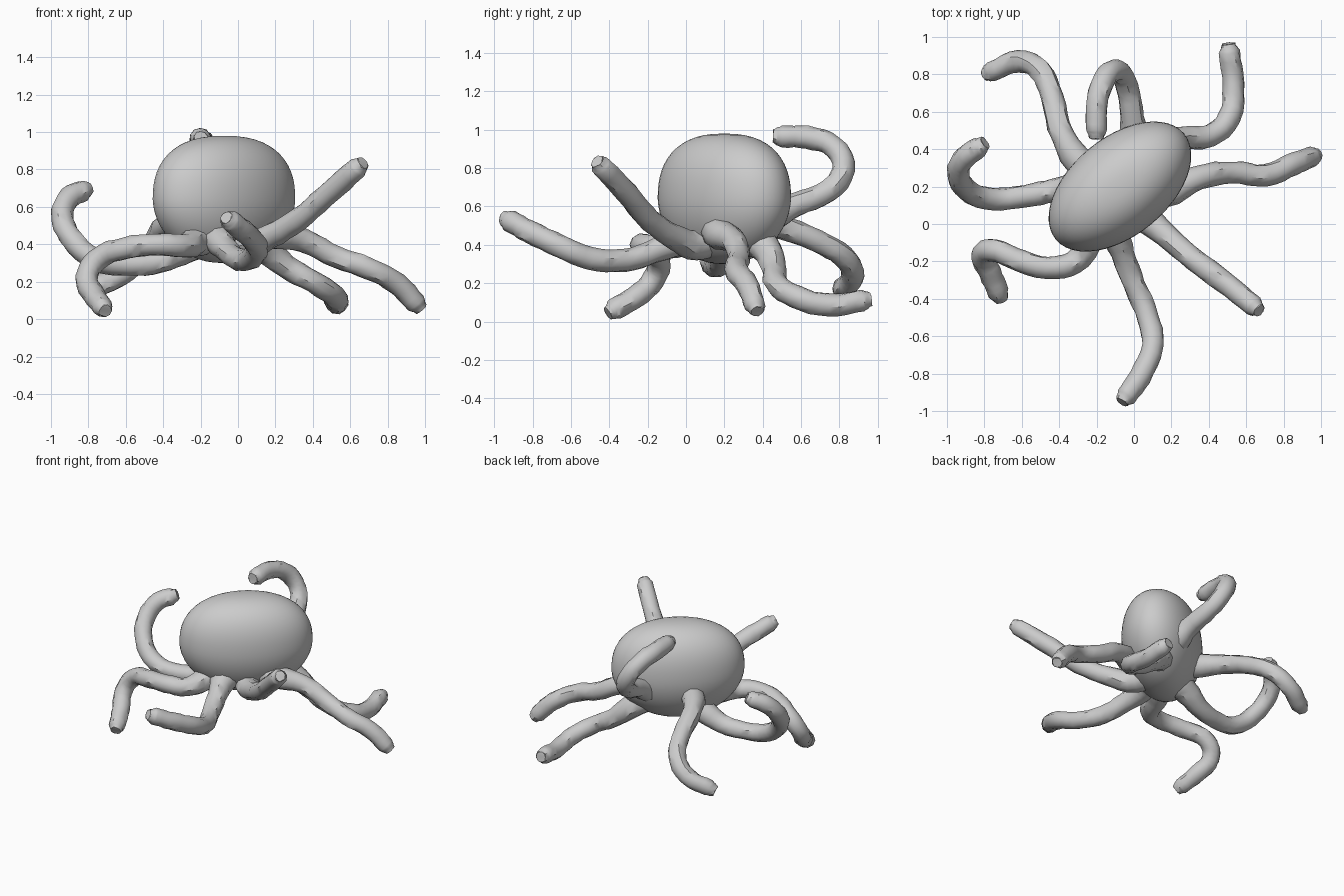
import bpy, math, random
from mathutils import Vector, Matrix

random.seed(4)
cube = bpy.data.objects.get("Cube")
if cube:
    bpy.data.objects.remove(cube, do_unlink=True)

grey = bpy.data.materials.new("soft_grey")
grey.use_nodes = True
grey.diffuse_color = (0.6, 0.6, 0.6, 1)
grey.node_tree.nodes["Principled BSDF"].inputs["Base Color"].default_value = (0.6, 0.6, 0.6, 1)
CORE = Vector((-0.06, 0.2, 0.5))


def finish(obj, angle):
    obj.data.materials.clear()
    obj.data.materials.append(grey)
    bpy.ops.object.select_all(action='DESELECT')
    obj.select_set(True)
    bpy.context.view_layer.objects.active = obj
    bpy.ops.object.shade_smooth_by_angle(angle=math.radians(angle))


# Body: a sphere squashed to a rounded sac, turned in plan, narrower below
bpy.ops.mesh.primitive_uv_sphere_add(segments=48, ring_count=28, radius=1)
body = bpy.context.object
body.name = "body"
turn = Matrix.Rotation(math.radians(39.5), 3, 'Z')
for v in body.data.vertices:
    h = v.co.z
    plan = Vector((v.co.x, v.co.y, 0))
    if plan.length > 1e-5:
        plan = plan.normalized() * (1 - abs(h) ** 2.4) ** (1 / 2.4)
    plan *= 1 - 0.2 * max(0, -h) ** 1.5
    spot = turn @ Vector((plan.x * 0.445, plan.y * 0.262, 0))
    v.co = spot + Vector((-0.075, 0.2, 0.64 + 0.34 * h))
finish(body, 60)


# Tentacles: swept round tubes, flared at the root and rounded at the tip
def tentacle(name, path):
    curve = bpy.data.curves.new(name, 'CURVE')
    curve.dimensions = '3D'
    curve.bevel_depth = 1
    curve.bevel_resolution = 3
    curve.resolution_u = 4
    curve.use_fill_caps = True
    points = [Vector(p) for p in path]
    root = points[0].lerp(CORE, 0.45)
    end = points[-1] + (points[-1] - points[-2]).normalized() * 0.045
    points = [root] + points + [end]
    spline = curve.splines.new('BEZIER')
    spline.bezier_points.add(len(points) - 1)
    for bp, co in zip(spline.bezier_points, points):
        bp.co = co
        bp.handle_left_type = bp.handle_right_type = 'AUTO'
        bp.radius = 0.06
    for i, radius in ((0, 0.1), (1, 0.085), (2, 0.064), (-2, 0.056), (-1, 0.036)):
        spline.bezier_points[i].radius = radius
    obj = bpy.data.objects.new(name, curve)
    bpy.context.collection.objects.link(obj)
    bpy.ops.object.select_all(action='DESELECT')
    obj.select_set(True)
    bpy.context.view_layer.objects.active = obj
    bpy.ops.object.convert(target='MESH')
    obj = bpy.context.object
    # slightly lumpy skin
    for v in obj.data.vertices:
        v.co += Vector([random.uniform(-0.003, 0.003) for _ in range(3)])
    finish(obj, 40)


tentacle("back_right_tentacle", [(-.26, .3, .52), (-.38, .47, .5), (-.44, .68, .42),
                                 (-.5, .82, .34), (-.62, .87, .24), (-.76, .815, .17)])
tentacle("back_raised_tentacle", [(.0, .44, .55), (-.01, .57, .61), (-.04, .74, .68),
                                  (-.09, .82, .79), (-.16, .77, .91), (-.2, .63, .96),
                                  (-.2, .5, .965)])
tentacle("back_left_tentacle", [(.12, .4, .4), (.26, .46, .28), (.4, .47, .2),
                                (.51, .57, .13), (.53, .75, .085), (.51, .92, .11)])
tentacle("left_tentacle", [(.16, .17, .46), (.35, .25, .42), (.53, .275, .33),
                           (.7, .26, .27), (.85, .32, .19), (.95, .36, .085)])
tentacle("front_left_tentacle", [(.04, .06, .4), (.17, -.06, .44), (.32, -.19, .53),
                                 (.47, -.3, .66), (.64, -.44, .81)])
tentacle("front_tentacle", [(-.1, -.02, .43), (-.06, -.16, .37), (0, -.32, .32),
                            (.075, -.5, .33), (.1, -.65, .39), (.03, -.82, .47),
                            (-.04, -.92, .525)])
tentacle("front_right_tentacle", [(-.22, -.02, .42), (-.29, -.18, .39), (-.42, -.235, .4),
                                  (-.6, -.2, .38), (-.75, -.14, .32), (-.81, -.17, .22),
                                  (-.77, -.26, .13), (-.725, -.37, .065)])
tentacle("right_tentacle", [(-.28, .2, .38), (-.42, .18, .31), (-.58, .15, .29),
                            (-.76, .135, .32), (-.89, .18, .43), (-.94, .28, .56),
                            (-.9, .36, .65), (-.83, .41, .685)])
